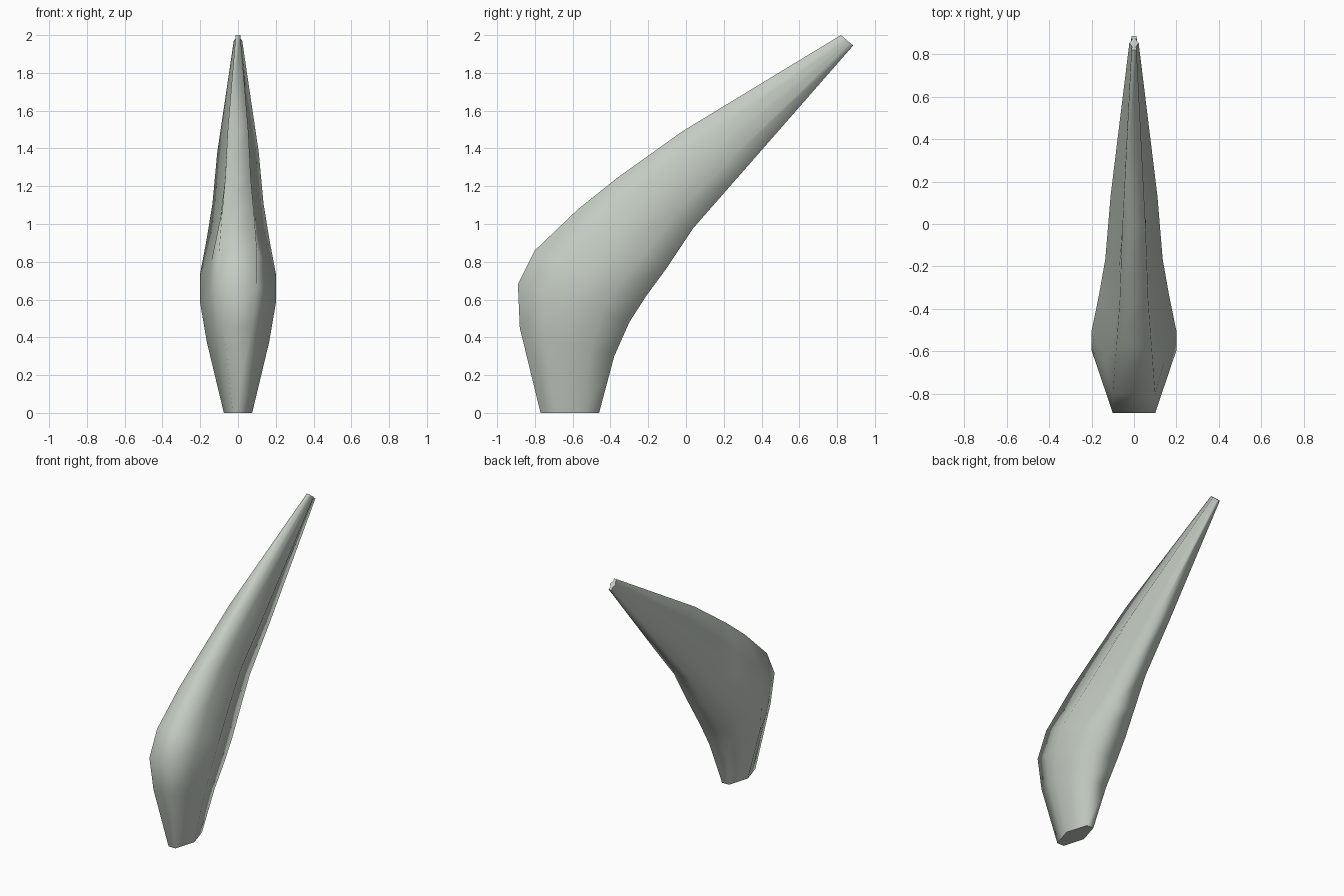
import bpy, bmesh
from mathutils import Vector

cube = bpy.data.objects.get("Cube")
if cube:
    bpy.data.objects.remove(cube)

# One row per section: front (y, z), back (y, z), half width, edge ratio, groove depth
SECTIONS = [
    ((-.77, 0), (-.46, 0), .075, .37, 0),
    ((-.88, .45), (-.38, .30), .165, .45, 0),
    ((-.89, .68), (-.30, .48), .20, .5, 0),
    ((-.80, .86), (-.21, .62), .20, .5, .1),
    ((-.57, 1.08), (-.10, .77), .165, .5, .4),
    ((-.37, 1.24), (.04, .98), .135, .5, .5),
    ((-.02, 1.49), (.29, 1.265), .11, .5, .6),
    ((.82, 2.0), (.885, 1.945), .022, .55, .9),
]


def ring(bm, front, back, width, ratio, groove):
    """Closed section: narrow front and back, wide middle, grooves between."""
    edge = width * ratio
    notch = (edge + width) / 2 * (1 - groove) + edge * .7 * groove
    half = [(edge, 0), (notch, .25), (width, .5), (notch, .75), (edge, 1)]
    outline = half + [(-x, t) for x, t in reversed(half)]
    verts = []
    for x, t in outline:
        y, z = Vector(front).lerp(Vector(back), t)
        verts.append(bm.verts.new((x, y, z)))
    return verts


# Curved tapering body lofted through the sections
bm = bmesh.new()
rings = [ring(bm, *s) for s in SECTIONS]
for low, high in zip(rings, rings[1:]):
    for i in range(len(low)):
        j = (i + 1) % len(low)
        bm.faces.new((low[i], low[j], high[j], high[i]))
caps = [bm.faces.new(rings[0]), bm.faces.new(rings[-1])]
bmesh.ops.recalc_face_normals(bm, faces=bm.faces)
for face in bm.faces:
    face.smooth = True
for cap in caps:
    for e in cap.edges:
        e.smooth = False

mesh = bpy.data.meshes.new("curved_horn")
bm.to_mesh(mesh)
bm.free()
horn = bpy.data.objects.new("curved_horn", mesh)
bpy.context.collection.objects.link(horn)

# Pale grey green
color = (.55, .60, .54, 1)
mat = bpy.data.materials.new("pale_grey_green")
mat.use_nodes = True
mat.diffuse_color = color
mat.node_tree.nodes["Principled BSDF"].inputs["Base Color"].default_value = color
mesh.materials.append(mat)
